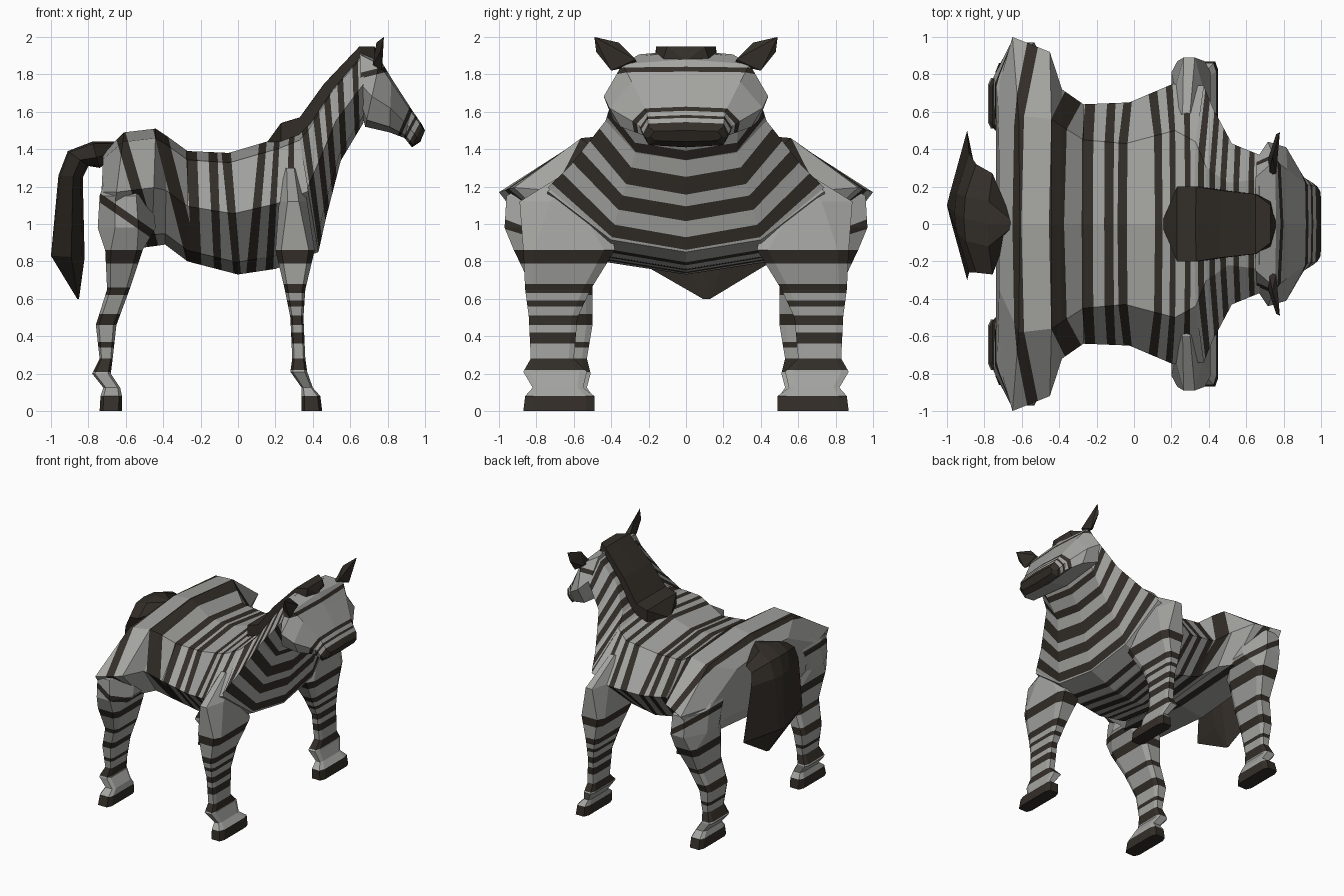
import bpy, bmesh
from mathutils import Vector


def material(name, rgb):
    m = bpy.data.materials.new(name)
    m.diffuse_color = (*rgb, 1)
    return m


LIGHT = material("light_coat", (0.37, 0.37, 0.355))
DARK = material("dark_coat", (0.033, 0.027, 0.021))


def plane(x0, z0, x1, z1):
    """Plane through two side-view points, running across the body."""
    return Vector((x0, 0, z0)), Vector((z1 - z0, 0, x0 - x1)).normalized()


def finish(bm, name, bands, dark=False):
    """Cut the stripe edges into the mesh and colour the faces between them."""
    bmesh.ops.recalc_face_normals(bm, faces=bm.faces)
    pairs = [(plane(*b[:4]), plane(*b[4:])) for b in bands]
    for pair in pairs:
        for co, no in pair:
            geom = bm.verts[:] + bm.edges[:] + bm.faces[:]
            bmesh.ops.bisect_plane(bm, geom=geom, dist=1e-5, plane_co=co, plane_no=no)
    for f in bm.faces:
        c = f.calc_center_median()
        inside = any((c - a[0]).dot(a[1]) * (c - b[0]).dot(b[1]) < 0 for a, b in pairs)
        f.material_index = int(inside or dark)
    me = bpy.data.meshes.new(name)
    bm.to_mesh(me)
    bm.free()
    me.materials.append(LIGHT)
    me.materials.append(DARK)
    ob = bpy.data.objects.new(name, me)
    bpy.context.collection.objects.link(ob)
    return ob


def skin(name, rings, bands=(), dark=False):
    """Loft equal-length closed rings and cap both ends."""
    bm = bmesh.new()
    vr = [[bm.verts.new(p) for p in r] for r in rings]
    n = len(vr[0])
    for a, b in zip(vr, vr[1:]):
        for i in range(n):
            j = (i + 1) % n
            bm.faces.new((a[i], a[j], b[j], b[i]))
    bm.faces.new(vr[0])
    bm.faces.new(vr[-1][::-1])
    return finish(bm, name, bands, dark)


def section(ring, ts):
    """Eight-sided section: top point, bottom point, three half widths, y offset."""
    xt, zt, xb, zb, *w = ring
    cy = w[3] if len(w) > 3 else 0
    half = [(t, w[i]) for i, t in enumerate(ts)]
    prof = [(0, 0)] + half + [(1, 0)] + [(t, -y) for t, y in reversed(half)]
    return [(xt + (xb - xt) * t, cy + y, zt + (zb - zt) * t) for t, y in prof]


def body(name, rings, bands=(), ts=(0.08, 0.47, 0.9), dark=False):
    return skin(name, [section(r, ts) for r in rings], bands, dark)


# Torso
body("torso", [
    (-.72, 1.38, -.74, .96, .35, .72, .52),
    (-.61, 1.49, -.69, .85, .58, 1.0, .80),
    (-.44, 1.51, -.46, .88, .56, .92, .66),
    (-.38, 1.47, -.39, .89, .52, .72, .55),
    (-.27, 1.39, -.27, .80, .45, .64, .45),
    (-.05, 1.38, .00, .73, .43, .65, .42),
    (.22, 1.46, .20, .76, .50, .75, .42),
    (.32, 1.50, .43, .85, .44, .74, .40),
], [
    (-.65, 1.45, -.49, .9, -.59, 1.45, -.43, .9),
    (-.44, 1.45, -.30, .9, -.37, 1.45, -.23, .9),
    (-.28, 1.4, -.25, .9, -.22, 1.4, -.20, .9),
    (-.16, 1.4, -.13, .8, -.11, 1.4, -.09, .8),
    (-.09, 1.4, -.03, .8, -.04, 1.4, .01, .8),
    (.11, 1.4, .05, .8, .15, 1.4, .10, .8),
    (.19, 1.4, .15, .8, .22, 1.4, .19, .8),
    (.27, 1.4, .25, .8, .30, 1.4, .29, .8),
], ts=(.08, .5, .9))

# Neck
body("neck", [
    (.32, 1.50, .43, .85, .44, .74, .40),
    (.38, 1.56, .47, 1.03, .30, .62, .36),
    (.50, 1.74, .55, 1.34, .22, .43, .27),
    (.67, 1.93, .67, 1.54, .24, .37, .28),
], [
    (.34, 1.5, .43, .88, .37, 1.55, .445, .95),
    (.40, 1.58, .465, 1.03, .43, 1.63, .485, 1.11),
    (.46, 1.66, .50, 1.19, .49, 1.71, .525, 1.28),
    (.53, 1.77, .55, 1.36, .56, 1.81, .58, 1.42),
    (.61, 1.87, .625, 1.48, .64, 1.9, .65, 1.52),
])

# Head
body("head", [
    (.65, 1.93, .66, 1.60, .25, .35, .28),
    (.76, 1.88, .68, 1.52, .34, .44, .39),
    (.82, 1.78, .81, 1.49, .29, .41, .35),
    (.93, 1.61, .89, 1.46, .21, .25, .23),
    (.985, 1.53, .93, 1.41, .20, .22, .20),
    (1.0, 1.50, .975, 1.44, .17, .19, .17),
], [
    (.70, 1.79, .80, 1.815, .70, 1.82, .80, 1.845),
    (.92, 1.63, .86, 1.49, .935, 1.61, .875, 1.48),
    (.95, 1.585, .89, 1.47, .96, 1.57, .90, 1.46),
    (.978, 1.55, .911, 1.43, 1.08, 1.55, 1.08, 1.43),
], ts=(.07, .55, .9))

# Mane and tail
body("mane", [
    (.15, 1.43, .15, 1.40, .01, .01, .01),
    (.23, 1.54, .23, 1.40, .20, .20, .20),
    (.33, 1.57, .36, 1.44, .20, .20, .20),
    (.46, 1.75, .50, 1.65, .18, .18, .18),
    (.65, 1.95, .66, 1.83, .16, .16, .16),
    (.73, 1.95, .73, 1.83, .10, .12, .12),
    (.76, 1.88, .75, 1.86, .01, .01, .01),
], ts=(.01, .5, .99), dark=True)
body("tail", [
    (-.65, 1.44, -.68, 1.34, .02, .04, .02),
    (-.78, 1.44, -.74, 1.30, .12, .27, .15),
    (-.91, 1.39, -.80, 1.31, .12, .29, .15, .03),
    (-.96, 1.26, -.83, 1.25, .10, .32, .15, .06),
    (-1.0, .83, -.82, .82, .06, .40, .12, .10),
    (-.86, .60, -.85, .60, .01, .02, .01, .11),
], ts=(.08, .6, .92), dark=True)


def leg(name, rings, zs, side, extra=()):
    """Stack of chamfered sections: z, x range, y range."""
    out = []
    for z, x0, x1, y0, y1 in rings:
        ca, cb = (.3, .35) if z > .9 else (.15, .12)
        a, b = (x1 - x0) * ca, (y1 - y0) * cb
        pts = [(x0 + a, y0), (x1 - a, y0), (x1, y0 + b), (x1, y1 - b),
               (x1 - a, y1), (x0 + a, y1), (x0, y1 - b), (x0, y0 + b)]
        out.append([(x, y * side, z) for x, y in pts])
    skin(name, out, [(-1, a, 1, a, -1, b, 1, b) for a, b in zs] + list(extra))


FRONT = [(0, .34, .45, .49, .87), (.08, .34, .44, .49, .86), (.125, .34, .40, .55, .82),
         (.21, .28, .37, .53, .87), (.28, .29, .36, .60, .83), (.50, .28, .35, .58, .84),
         (.65, .25, .36, .51, .86), (.86, .20, .41, .38, .87), (1.12, .22, .37, .42, .89),
         (1.30, .23, .33, .40, .60)]
HIND = [(0, -.74, -.62, .49, .86), (.08, -.735, -.62, .50, .84), (.125, -.72, -.63, .53, .78),
        (.20, -.78, -.68, .51, .78), (.28, -.74, -.67, .53, .75), (.46, -.76, -.65, .50, .77),
        (.65, -.70, -.58, .50, .82), (.86, -.71, -.51, .50, .92), (.98, -.75, -.44, .45, .97),
        (1.15, -.74, -.46, .35, .96), (1.30, -.69, -.48, .30, .70)]
for side, tag in ((-1, "near"), (1, "far")):
    # Legs
    leg("front_leg_" + tag, FRONT, [(-.01, .08), (.22, .28), (.36, .42), (.46, .51),
                                    (.56, .59), (.63, .68), (.79, .86)], side)
    leg("hind_leg_" + tag, HIND, [(-.01, .08), (.21, .28), (.34, .37), (.46, .52),
                                  (.62, .66), (.79, .86)], side,
        [(-.76, 1.13, -.5, .95, -.76, 1.18, -.5, 1.0)])
    # Ears
    bm = bmesh.new()
    for x, y, z in [(.72, .26, 1.85), (.76, .27, 1.88), (.77, .40, 1.82), (.74, .36, 1.97),
                    (.78, .49, 2.0), (.76, .48, 1.92), (.72, .36, 1.85)]:
        bm.verts.new((x, y * side, z))
    bmesh.ops.convex_hull(bm, input=bm.verts)
    finish(bm, "ear_" + tag, (), True)
